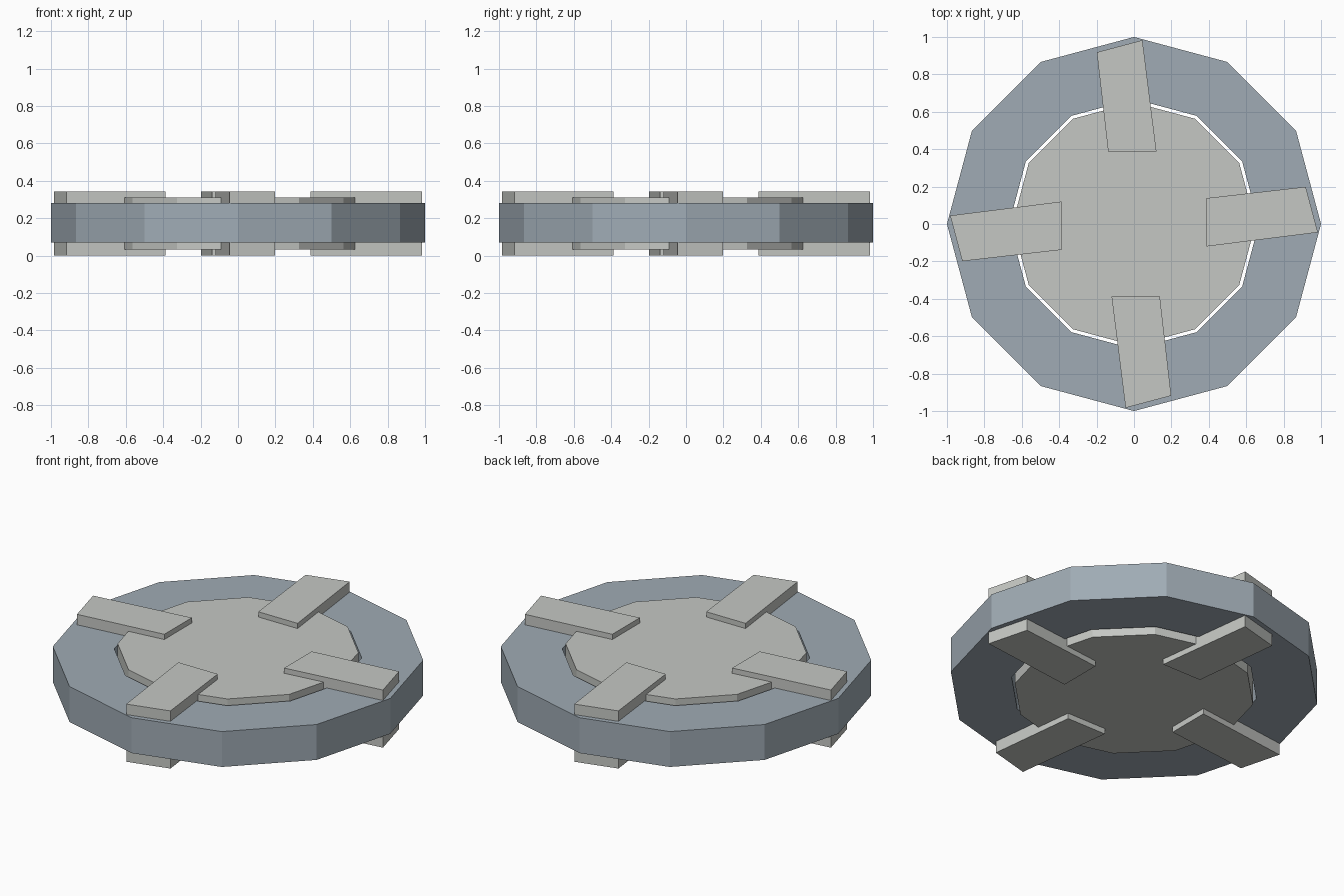
import bpy, math

if "Cube" in bpy.data.objects:
    bpy.data.objects.remove(bpy.data.objects["Cube"])

def material(name, rgb):
    m = bpy.data.materials.new(name)
    m.diffuse_color = (*rgb, 1)
    m.use_nodes = True
    m.node_tree.nodes["Principled BSDF"].inputs["Base Color"].default_value = m.diffuse_color
    return m

blue_grey = material("blue grey", (0.35, 0.41, 0.46))
pale_grey = material("pale grey", (0.56, 0.575, 0.55))

def build(name, verts, faces, mat):
    me = bpy.data.meshes.new(name)
    me.from_pydata(verts, [], faces)
    me.materials.append(mat)
    ob = bpy.data.objects.new(name, me)
    bpy.context.collection.objects.link(ob)
    return ob

def prism(name, outline, z0, z1, mat):
    # outline is counter-clockwise
    n = len(outline)
    verts = [(x, y, z) for z in (z0, z1) for x, y in outline]
    faces = [tuple(reversed(range(n))), tuple(range(n, 2 * n))]
    faces += [(i, (i + 1) % n, n + (i + 1) % n, n + i) for i in range(n)]
    return build(name, verts, faces, mat)

def polygon(r, n=12):
    return [(r * math.cos(i * math.tau / n), r * math.sin(i * math.tau / n)) for i in range(n)]

# twelve-sided outer ring with an open centre
N = 12
profile = [(1.0, 0.07), (1.0, 0.28), (0.668, 0.28), (0.668, 0.07)]
verts = [(x, y, z) for r, z in profile for x, y in polygon(r, N)]
faces = []
for k in range(4):
    a, b = k * N, ((k + 1) % 4) * N
    faces += [(a + i, a + (i + 1) % N, b + (i + 1) % N, b + i) for i in range(N)]
build("outer_ring", verts, faces, blue_grey)

# centre disc, a little thicker than the ring
prism("centre_disc", polygon(0.65, N), 0.033, 0.311, pale_grey)

# four slanted clamps bridging disc and ring, showing above and below
clamp = [(0.387, -0.12), (0.983, -0.045), (0.918, 0.199), (0.387, 0.138)]
for k in range(4):
    pts = clamp
    for _ in range(k):
        pts = [(-y, x) for x, y in pts]  # quarter turn
    prism(f"clamp_{k + 1}", pts, 0.0, 0.342, pale_grey)
